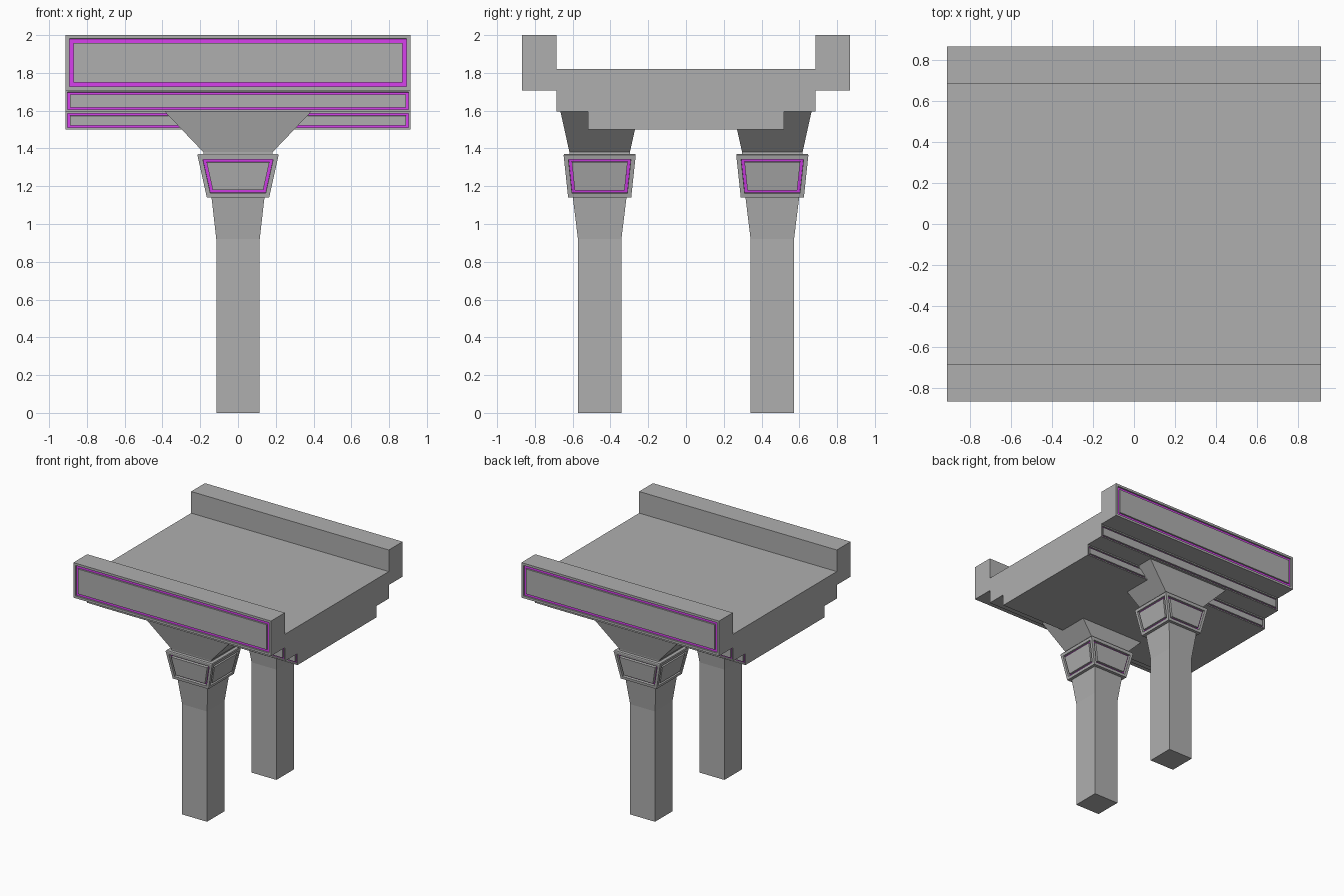
import bpy, bmesh
from mathutils import Vector

if "Cube" in bpy.data.objects:
    bpy.data.objects.remove(bpy.data.objects["Cube"])


def material(name, rgb):
    m = bpy.data.materials.new(name)
    m.diffuse_color = (*rgb, 1)
    m.use_nodes = True
    m.node_tree.nodes["Principled BSDF"].inputs["Base Color"].default_value = m.diffuse_color
    return m


stone = material("dark_stone", (0.43, 0.43, 0.43))
glow = material("purple_trim", (0.68, 0.05, 0.85))


def finish(bm, name):
    bmesh.ops.recalc_face_normals(bm, faces=bm.faces[:])
    me = bpy.data.meshes.new(name)
    bm.to_mesh(me)
    bm.free()
    ob = bpy.data.objects.new(name, me)
    bpy.context.collection.objects.link(ob)
    me.materials.append(stone)
    me.materials.append(glow)
    return ob


def groove_panel(bm, face, border, width, depth):
    """Cut a purple-floored groove around a flat panel."""
    def inset(t, d):
        return bmesh.ops.inset_individual(bm, faces=[face], thickness=t, depth=d,
                                          use_even_offset=True)["faces"]
    inset(border, 0)
    inset(0.0005, -depth)
    for f in inset(width, 0):
        f.material_index = 1
    inset(0.0005, depth)


def loft(bm, rings):
    """Stack rectangular rings (half x, half y, z, centre y) into a closed solid."""
    loops = [[bm.verts.new((sx * hx, cy + sy * hy, z))
              for sx, sy in ((-1, -1), (1, -1), (1, 1), (-1, 1))]
             for hx, hy, z, cy in rings]
    bm.faces.new(loops[0][::-1])
    bm.faces.new(loops[-1])
    for a, b in zip(loops, loops[1:]):
        for i in range(4):
            j = (i + 1) % 4
            bm.faces.new((a[i], a[j], b[j], b[i]))
    bm.normal_update()


# Deck with parapets and stepped underside: one profile extruded along x
half = [(0.52, 1.5), (0.52, 1.595), (0.685, 1.595), (0.685, 1.708),
        (0.867, 1.708), (0.867, 2.0), (0.685, 2.0), (0.685, 1.82)]
profile = half + [(-y, z) for y, z in reversed(half)]
bm = bmesh.new()
cap = bm.faces.new([bm.verts.new((-0.912, y, z)) for y, z in profile])
ext = bmesh.ops.extrude_face_region(bm, geom=[cap], use_keep_orig=True)["geom"]
bmesh.ops.translate(bm, vec=Vector((1.824, 0, 0)),
                    verts=[v for v in ext if isinstance(v, bmesh.types.BMVert)])
bmesh.ops.recalc_face_normals(bm, faces=bm.faces[:])
bm.normal_update()
outer = [f for f in bm.faces if abs(f.normal.y) > 0.9
         and f.normal.y * f.calc_center_median().y > 0]
for f in outer:
    if f.calc_center_median().z > 1.75:
        groove_panel(bm, f, 0.019, 0.022, 0.013)
    else:
        groove_panel(bm, f, 0.01, 0.011, 0.013)
finish(bm, "bridge_deck")

# Two pillars, each a flared shaft, panelled capital and spreading bracket
for side, cy in (("front", -0.457), ("back", 0.457)):
    bm = bmesh.new()
    loft(bm, [(0.115, 0.115, 0, cy), (0.115, 0.115, 0.92, cy), (0.14, 0.142, 1.14, cy)])
    finish(bm, side + "_pillar_shaft")

    bm = bmesh.new()
    loft(bm, [(0.165, 0.167, 1.14, cy), (0.215, 0.191, 1.365, cy),
              (0.211, 0.188, 1.371, cy)])
    sides = [f for f in bm.faces if abs(f.normal.z) < 0.5
             and f.calc_center_median().z < 1.3]
    for f in sides:
        groove_panel(bm, f, 0.023, 0.015, 0.021)
    finish(bm, side + "_pillar_capital")

    bm = bmesh.new()
    loft(bm, [(0.183, 0.16, 1.365, cy), (0.183, 0.16, 1.38, cy),
              (0.39, 0.208, 1.597, cy)])
    finish(bm, side + "_pillar_bracket")
